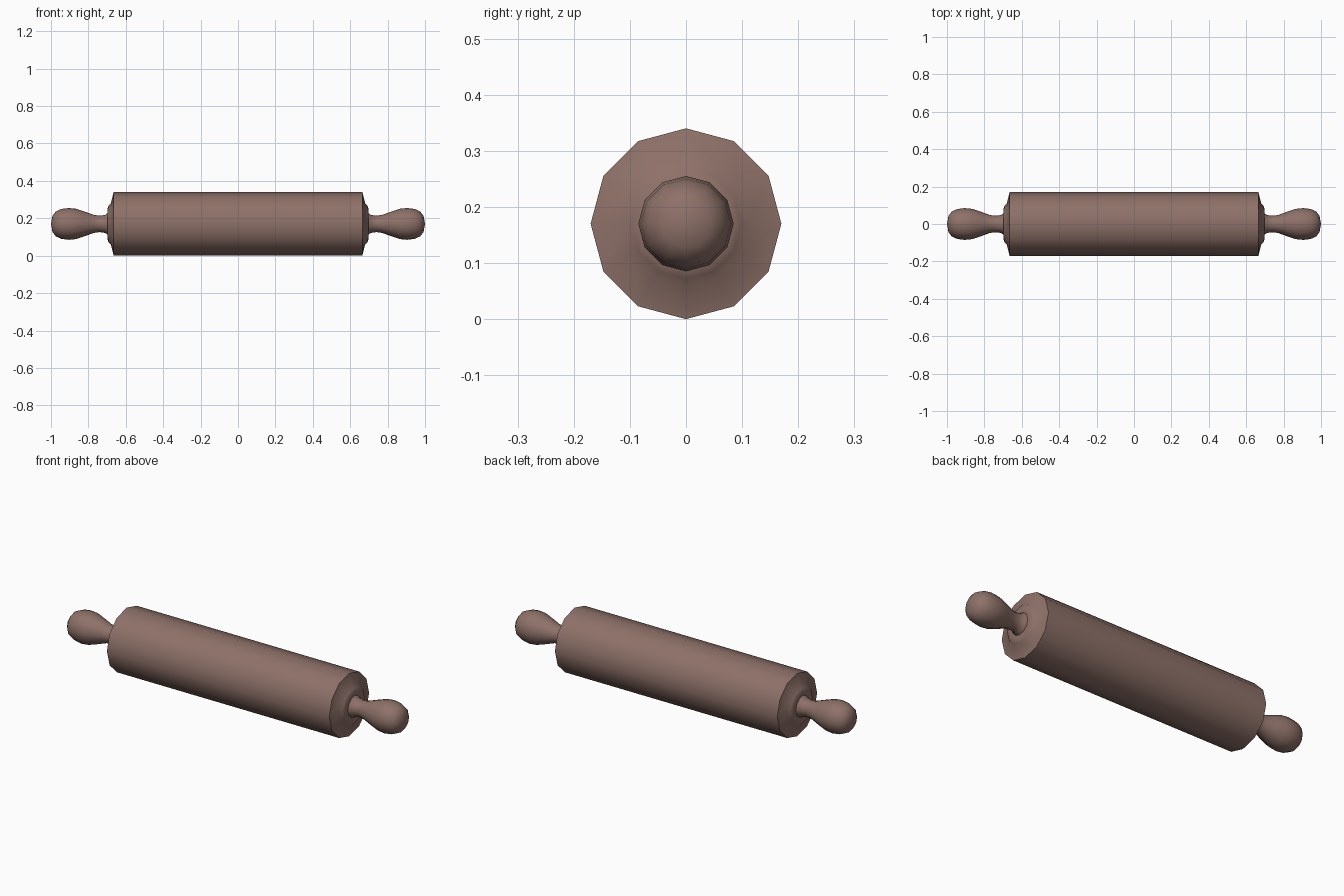
import bpy, bmesh, math

if "Cube" in bpy.data.objects:
    bpy.data.objects.remove(bpy.data.objects["Cube"])

SIDES = 12
AXIS_Z = 0.17


def lathe(name, profile, mat):
    """Revolve (x, radius) points around the pin's long axis."""
    bm = bmesh.new()
    rings = []
    for x, r in profile:
        if r == 0:
            rings.append([bm.verts.new((x, 0, AXIS_Z))] * SIDES)
        else:
            rings.append([bm.verts.new((x, r * math.sin(2 * math.pi * i / SIDES),
                                        AXIS_Z + r * math.cos(2 * math.pi * i / SIDES)))
                          for i in range(SIDES)])
    for a, b in zip(rings, rings[1:]):
        for i in range(SIDES):
            j = (i + 1) % SIDES
            bm.faces.new(list(dict.fromkeys((a[i], a[j], b[j], b[i]))))
    bmesh.ops.recalc_face_normals(bm, faces=bm.faces)
    mesh = bpy.data.meshes.new(name)
    bm.to_mesh(mesh)
    bm.free()
    mesh.materials.append(mat)
    obj = bpy.data.objects.new(name, mesh)
    bpy.context.collection.objects.link(obj)
    bpy.ops.object.select_all(action='DESELECT')
    obj.select_set(True)
    bpy.context.view_layer.objects.active = obj
    bpy.ops.object.shade_smooth_by_angle(angle=math.radians(50))
    return obj


wood = bpy.data.materials.new("wood")
wood.diffuse_color = (0.27, 0.165, 0.14, 1)
wood.use_nodes = True
wood.node_tree.nodes["Principled BSDF"].inputs["Base Color"].default_value = wood.diffuse_color

# Roller with shallow conical ends and a raised collar
end = [(0.665, 0.17), (0.68, 0.11), (0.692, 0.098), (0.698, 0.08), (0.698, 0.06), (0.69, 0)]
lathe("roller", [(-x, r) for x, r in reversed(end)] + end, wood)

# Turned handles: flared foot, thin neck, bulbous grip
grip = [(0.68, 0), (0.68, 0.062), (0.695, 0.06), (0.71, 0.048), (0.74, 0.044), (0.77, 0.048),
        (0.82, 0.066), (0.865, 0.081), (0.905, 0.085), (0.945, 0.08),
        (0.975, 0.066), (0.992, 0.043), (1.0, 0)]
for side, s in (("left", -1), ("right", 1)):
    lathe(side + "_handle", [(s * x, r) for x, r in grip], wood)
